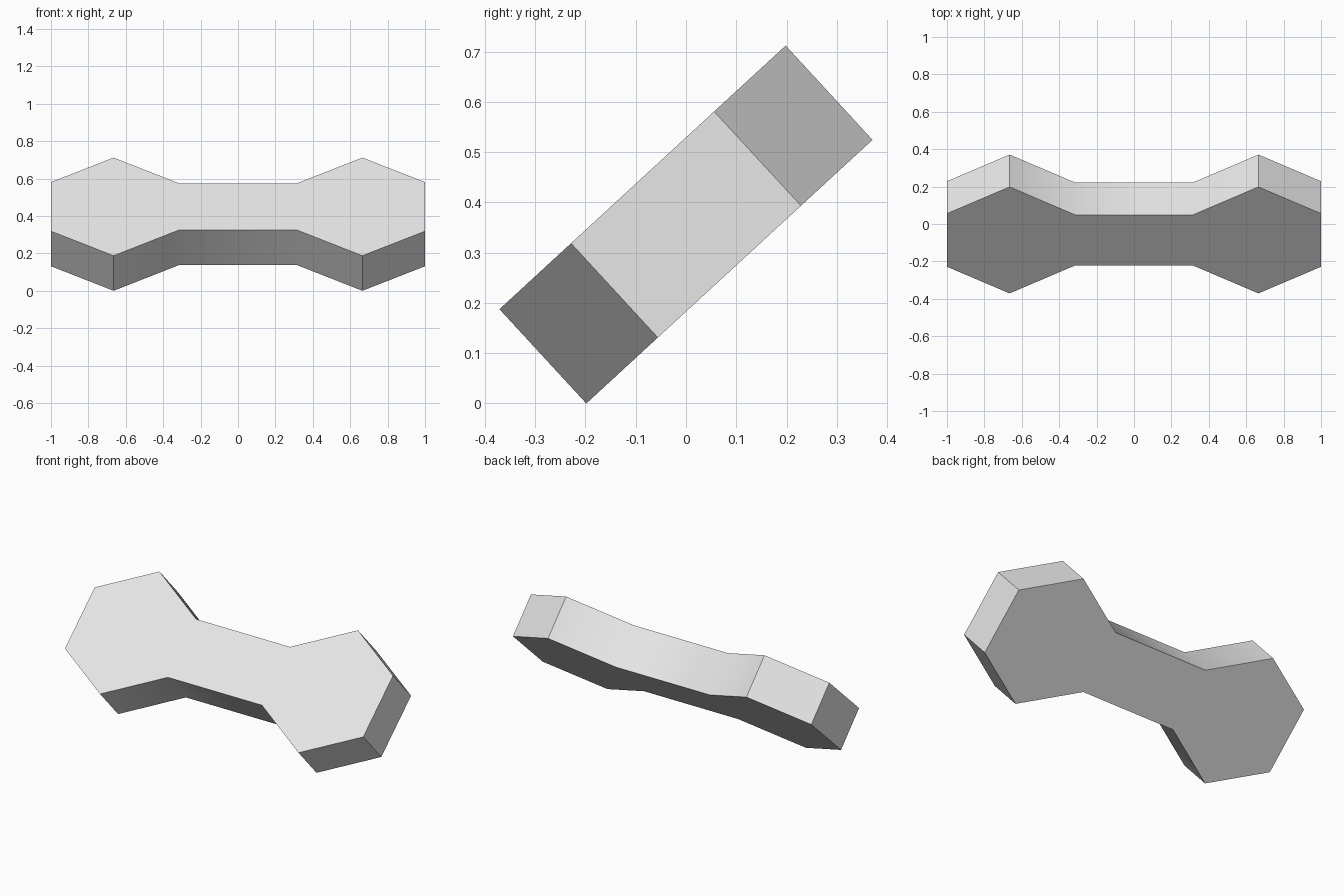
import bpy
import bmesh
import math
from mathutils import Matrix, Vector

cube = bpy.data.objects.get("Cube")
if cube:
    bpy.data.objects.remove(cube, do_unlink=True)

RADIUS = 0.387      # hexagonal head, corner to centre
HEAD_X = 0.665      # head centre
WAIST = (0.315, 0.184)
THICK = 0.255
TILT = math.atan2(0.525, 0.57)

# Plain grey material
grey = bpy.data.materials.new("light grey")
grey.use_nodes = True
colour = (0.8, 0.8, 0.8, 1)
grey.diffuse_color = colour
grey.node_tree.nodes["Principled BSDF"].inputs["Base Color"].default_value = colour

# One quarter of the outline, mirrored to all four sides
quarter = [(1.0, RADIUS / 2), (HEAD_X, RADIUS), WAIST]
upper = quarter + [(-x, y) for x, y in reversed(quarter)]
outline = upper + [(-x, -y) for x, y in upper]

# Two hexagonal heads joined by a waist, extruded to a slab
bm = bmesh.new()
face = bm.faces.new([bm.verts.new((x, y, -THICK / 2)) for x, y in outline])
slab = bmesh.ops.extrude_face_region(bm, geom=[face])
bmesh.ops.translate(bm, vec=Vector((0, 0, THICK)),
                    verts=[v for v in slab["geom"] if isinstance(v, bmesh.types.BMVert)])
bmesh.ops.recalc_face_normals(bm, faces=bm.faces)

# Lean the slab back and rest its lower edge on the ground
bmesh.ops.transform(bm, matrix=Matrix.Rotation(TILT, 4, 'X'), verts=bm.verts)
lowest = min(v.co.z for v in bm.verts)
bmesh.ops.translate(bm, vec=Vector((0, 0, -lowest)), verts=bm.verts)

mesh = bpy.data.meshes.new("connector_plate")
bm.to_mesh(mesh)
bm.free()
mesh.materials.append(grey)
plate = bpy.data.objects.new("connector_plate", mesh)
bpy.context.collection.objects.link(plate)

# Soft bends at the waist, sharp hexagon corners
bpy.ops.object.select_all(action='DESELECT')
plate.select_set(True)
bpy.context.view_layer.objects.active = plate
bpy.ops.object.shade_smooth_by_angle(angle=math.radians(40))
